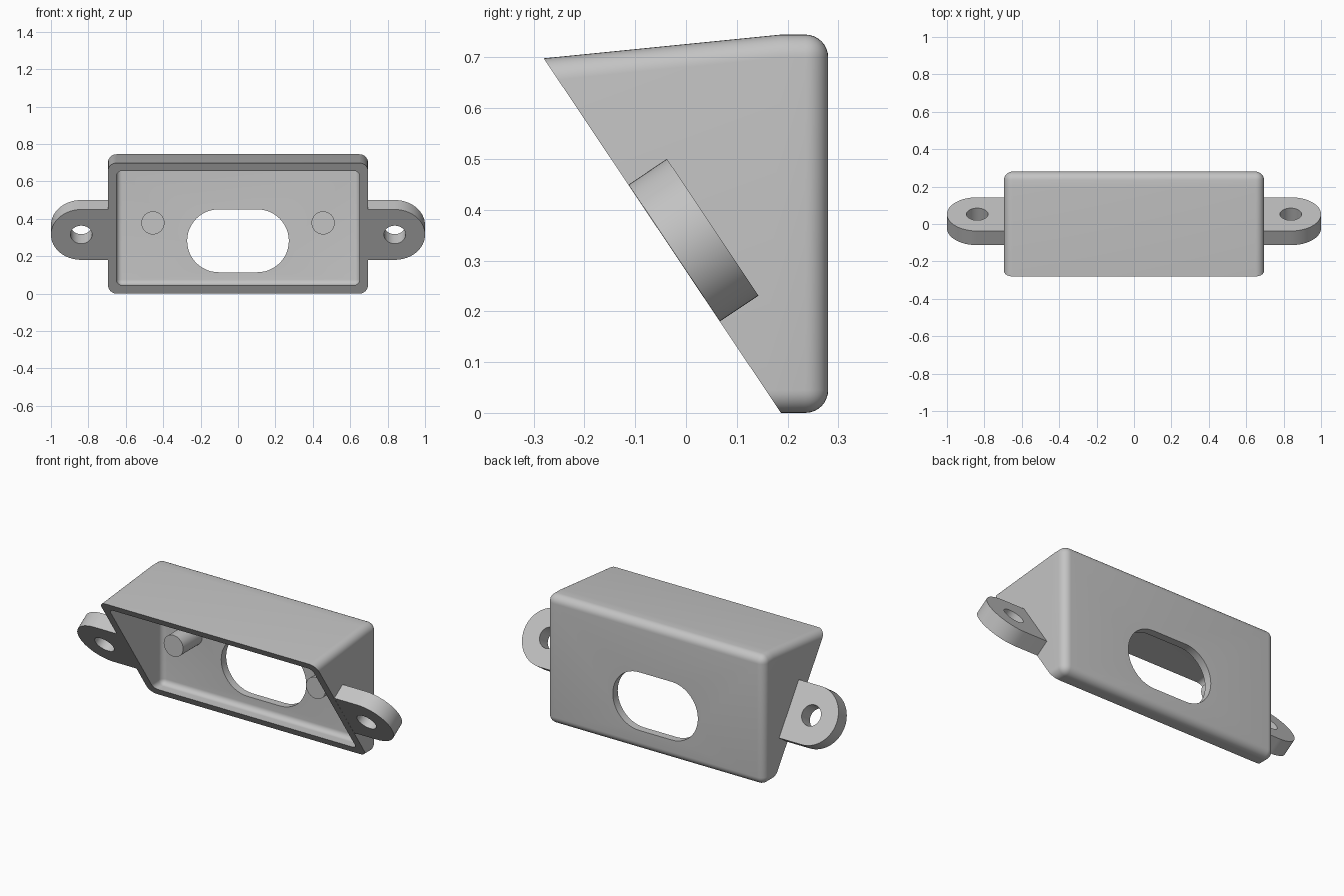
import bpy, bmesh, math
from mathutils import Vector

if "Cube" in bpy.data.objects:
    bpy.data.objects.remove(bpy.data.objects["Cube"])

grey = bpy.data.materials.new("plain_grey")
grey.use_nodes = True
grey.diffuse_color = (0.55, 0.55, 0.55, 1)
grey.node_tree.nodes["Principled BSDF"].inputs["Base Color"].default_value = (0.55, 0.55, 0.55, 1)

# Slanted open face: passes through RIM, INWARD points into the housing
RIM = Vector((0, 0.187, 0))
ALONG = Vector((0, -0.467, 0.698)).normalized()
INWARD = Vector((0, ALONG.z, -ALONG.y))
WALL = 0.045


def finish(name, bm):
    bmesh.ops.recalc_face_normals(bm, faces=bm.faces[:])
    mesh = bpy.data.meshes.new(name)
    bm.to_mesh(mesh)
    bm.free()
    mesh.materials.append(grey)
    obj = bpy.data.objects.new(name, mesh)
    bpy.context.collection.objects.link(obj)
    return obj


def prism(bm, points, direction):
    face = bm.faces.new([bm.verts.new(p) for p in points])
    new = bmesh.ops.extrude_face_region(bm, geom=[face])["geom"]
    verts = [g for g in new if isinstance(g, bmesh.types.BMVert)]
    bmesh.ops.translate(bm, verts=verts, vec=direction)
    bmesh.ops.recalc_face_normals(bm, faces=bm.faces[:])


def arc(cx, cy, radius, start, end, steps=24):
    angles = [math.radians(start + (end - start) * i / steps) for i in range(steps + 1)]
    return [(cx + radius * math.cos(a), cy + radius * math.sin(a)) for a in angles]


def block(name, half_x, back, bottom, top, radius):
    """Box with a sloping roof and rounded edges everywhere but the front."""
    front = -0.45
    slope = 0.1 * (RIM.y - front)
    outline = [(back, bottom), (back, top), (RIM.y, top), (front, top - slope), (front, bottom)]
    bm = bmesh.new()
    prism(bm, [(-half_x, y, z) for y, z in outline], Vector((2 * half_x, 0, 0)))
    edges = [e for e in bm.edges if e.calc_face_angle() > 0.3
             and not all(v.co.y < front + 0.001 for v in e.verts)]
    bmesh.ops.bevel(bm, geom=edges, offset=radius, segments=8, profile=0.5, affect='EDGES')
    return bm


def subtract(target, cutter):
    cutter.hide_render = True
    bpy.context.view_layer.objects.active = target
    mod = target.modifiers.new("cut", 'BOOLEAN')
    mod.operation = 'DIFFERENCE'
    mod.solver = 'EXACT'
    mod.object = cutter
    bpy.ops.object.modifier_apply(modifier=mod.name)
    bpy.data.objects.remove(cutter)


def smooth(obj):
    bpy.ops.object.select_all(action='DESELECT')
    obj.select_set(True)
    bpy.context.view_layer.objects.active = obj
    bpy.ops.object.shade_smooth_by_angle(angle=math.radians(30))


# Housing, sliced along the slanted face
bm = block("housing", 0.695, 0.28, 0, 0.745, WALL)
cut = bmesh.ops.bisect_plane(bm, geom=bm.verts[:] + bm.edges[:] + bm.faces[:],
                             plane_co=RIM, plane_no=INWARD, clear_inner=True)
bmesh.ops.holes_fill(bm, edges=[e for e in bm.edges if e.is_boundary], sides=0)
housing = finish("housing", bm)

# Hollow inside
cavity = block("cavity", 0.695 - WALL, 0.28 - WALL, WALL, 0.745 - WALL, 0.03)
subtract(housing, finish("cavity", cavity))

# Oblong opening in the back wall
outline = arc(0.104, 0.282, 0.168, -90, 90) + arc(-0.104, 0.282, 0.168, 90, 270)
bm = bmesh.new()
prism(bm, [(x, 0.1, z) for x, z in outline], Vector((0, 0.4, 0)))
subtract(housing, finish("opening_cutter", bm))
smooth(housing)

# Mounting ears in the slanted plane, and posts inside the back wall
ear_mid = Vector((0, -0.023, 0.315))
for side, word in ((1, "left"), (-1, "right")):
    def on_plane(points):
        return [ear_mid + Vector((side * u, 0, 0)) + ALONG * v for u, v in points]

    bm = bmesh.new()
    shape = [(0.69, -0.162)] + arc(0.838, 0, 0.162, -90, 90, 32) + [(0.69, 0.162)]
    prism(bm, on_plane(shape), INWARD * 0.091)
    ear = finish(word + "_ear", bm)
    bm = bmesh.new()
    prism(bm, [p - INWARD * 0.1 for p in on_plane(arc(0.838, 0, 0.058, 0, 348.75, 31))], INWARD * 0.3)
    subtract(ear, finish("screw_hole_cutter", bm))
    smooth(ear)

    bm = bmesh.new()
    prism(bm, [(x, 0.06, z) for x, z in arc(side * 0.455, 0.378, 0.062, 0, 348.75, 31)],
          Vector((0, 0.2, 0)))
    smooth(finish(word + "_post", bm))
